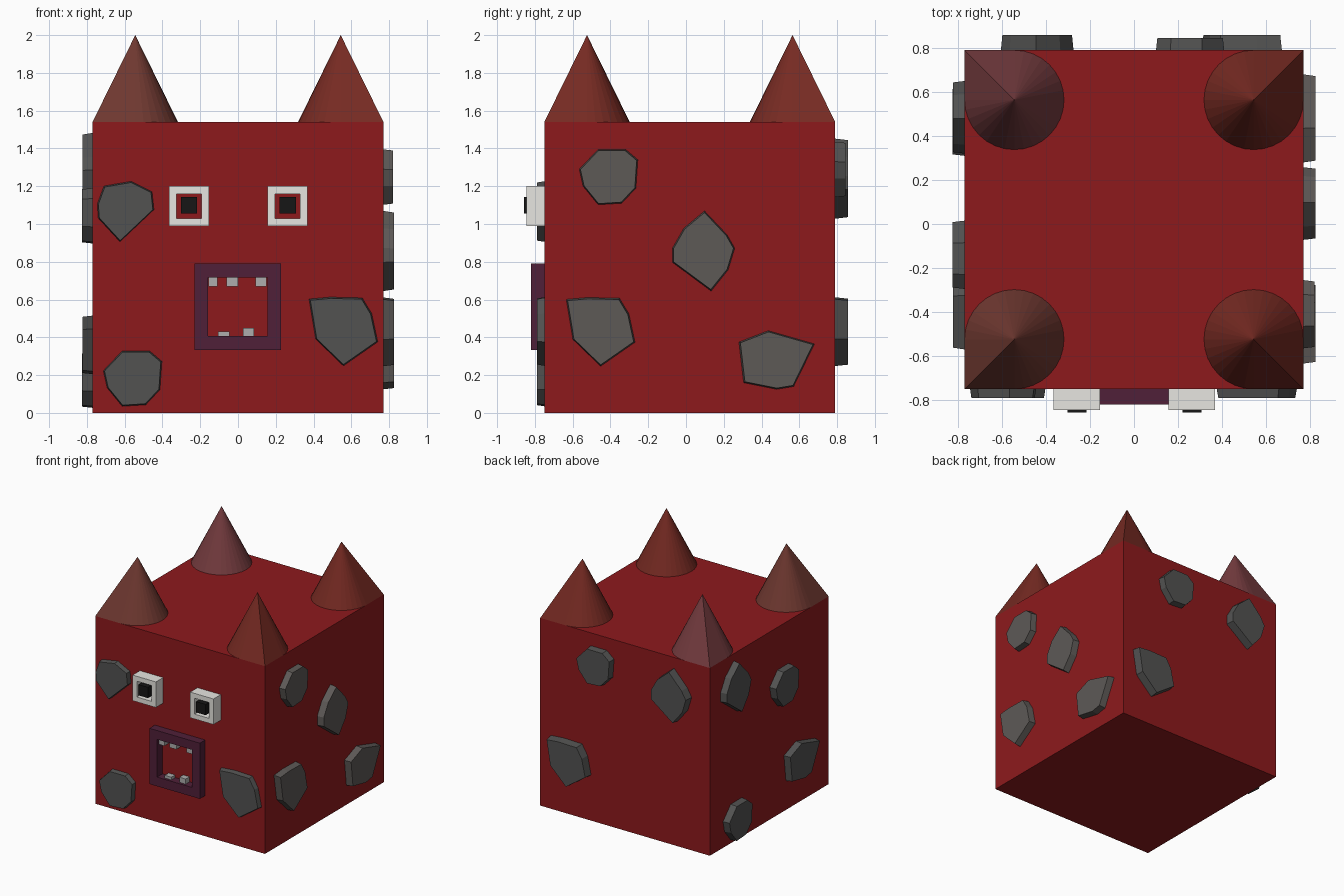
import bpy, bmesh, math
from mathutils import Vector

if "Cube" in bpy.data.objects:
    bpy.data.objects.remove(bpy.data.objects["Cube"])


def material(name, r, g, b):
    m = bpy.data.materials.new(name)
    m.diffuse_color = (r, g, b, 1)
    m.use_nodes = True
    m.node_tree.nodes["Principled BSDF"].inputs["Base Color"].default_value = m.diffuse_color
    return m


RED = material("red", .27, .01, .012)
STONE = material("dark_stone", .085, .085, .083)
WARM = material("warm_stone", .11, .1, .094)
WHITE = material("white", .8, .79, .75)
BLACK = material("black", .008, .008, .008)
PURPLE = material("purple", .08, .014, .04)
TOOTH = material("tooth", .42, .42, .42)
BROWN = material("brown", .16, .04, .03)
RUST = material("rust", .18, .023, .016)
PINK = material("pink_brown", .18, .045, .05)


def finish(name, bm, mat):
    bmesh.ops.recalc_face_normals(bm, faces=bm.faces[:])
    me = bpy.data.meshes.new(name)
    bm.to_mesh(me)
    bm.free()
    ob = bpy.data.objects.new(name, me)
    bpy.context.collection.objects.link(ob)
    me.materials.append(mat)
    return ob


def loft(name, lower, upper, mat):
    """Closed solid between two matching outlines."""
    bm = bmesh.new()
    a = [bm.verts.new(p) for p in lower]
    b = [bm.verts.new(p) for p in upper]
    bm.faces.new(a)
    bm.faces.new(b)
    n = len(a)
    for i in range(n):
        j = (i + 1) % n
        bm.faces.new((a[i], a[j], b[j], b[i]))
    return finish(name, bm, mat)


def box(name, x0, x1, y0, y1, z0, z1, mat):
    ring = [(x0, y0), (x1, y0), (x1, y1), (x0, y1)]
    return loft(name, [(x, y, z0) for x, y in ring], [(x, y, z1) for x, y in ring], mat)


def frame(name, outer, inner, y0, y1, mat):
    """Square frame facing front; outer and inner are (x0, x1, z0, z1)."""
    bm = bmesh.new()
    loops = []
    for (x0, x1, z0, z1), y in ((outer, y0), (inner, y0), (inner, y1), (outer, y1)):
        loops.append([bm.verts.new((x, y, z)) for x, z in
                      ((x0, z0), (x1, z0), (x1, z1), (x0, z1))])
    for k in range(4):
        a, b = loops[k], loops[(k + 1) % 4]
        for i in range(4):
            j = (i + 1) % 4
            bm.faces.new((a[i], a[j], b[j], b[i]))
    return finish(name, bm, mat)


# Body block
X, FRONT, BACK, TOP = .77, -.75, .79, 1.54
box("body", -X, X, FRONT, BACK, 0, TOP, RED)


# Corner horns: round cones whose base runs out to the body corner
def horn(name, sx, sy, mat, r=.226, sides=32):
    cx, cy = sx * (X - r), (BACK if sy > 0 else FRONT) - sy * r
    pts = [(r, r)]
    for i in range(sides * 3 // 4 + 1):
        t = math.pi / 2 + 2 * math.pi * i / sides
        pts.append((r * math.cos(t), r * math.sin(t)))
    bm = bmesh.new()
    ring = [bm.verts.new((cx + sx * u, cy + sy * v, TOP)) for u, v in pts]
    tip = bm.verts.new((cx, cy, 2))
    bm.faces.new(ring)
    for i in range(len(ring)):
        bm.faces.new((ring[i - 1], ring[i], tip))
    finish(name, bm, mat)


horn("horn_front_left", -1, -1, BROWN)
horn("horn_front_right", 1, -1, RUST)
horn("horn_back_left", -1, 1, PINK)
horn("horn_back_right", 1, 1, RUST)

# Eyes
for side, cx in (("left", -.26), ("right", .263)):
    frame("eye_frame_" + side, (cx - .106, cx + .106, .99, 1.2),
          (cx - .066, cx + .066, 1.03, 1.16), -.845, FRONT, WHITE)
    box("pupil_" + side, cx - .043, cx + .043, -.857, FRONT, 1.055, 1.143, BLACK)

# Mouth and teeth
frame("mouth_frame", (-.23, .227, .333, .79), (-.16, .157, .408, .717), -.82, FRONT, PURPLE)
for i, (x0, x1, z0, z1) in enumerate(((-.155, -.108, .67, .717), (-.06, 0, .67, .717),
                                      (.092, .15, .67, .717), (-.105, -.045, .408, .43),
                                      (.027, .085, .408, .45))):
    box(f"tooth_{i + 1}", x0, x1, -.8, FRONT, z0, z1, TOOTH)

# Stone plate outlines
ROUND = [(-.155, .04), (-.055, .145), (.09, .145), (.155, .09), (.145, -.06),
         (.07, -.14), (-.055, -.148), (-.135, -.05)]
WEDGE = [(-.182, .172), (-.07, .182), (.1, .178), (.15, .095), (.182, -.055),
         (0, -.182), (-.147, -.04)]
TALL = [(.005, .212), (.125, .085), (.165, .015), (.13, -.1), (.04, -.212),
        (-.165, -.06), (-.165, .015), (-.105, .12)]
WIDE = [(-.2, .095), (-.045, .155), (.2, .085), (.09, -.14), (0, -.155), (-.175, -.12)]
CHIP = [(-.115, .135), (.03, .16), (.14, .105), (.15, .01), (-.03, -.16),
        (-.145, -.035), (-.15, .04)]

# Each side: face origin, outward normal, rightward direction seen from outside
SIDES = {"front": ((0, FRONT, 0), (0, -1, 0), (1, 0, 0)),
         "right": ((X, 0, 0), (1, 0, 0), (0, 1, 0)),
         "back": ((0, BACK, 0), (0, 1, 0), (-1, 0, 0)),
         "left": ((-X, 0, 0), (-1, 0, 0), (0, -1, 0))}


def stone(name, side, shape, u, z, depth, mat):
    o, n, r = (Vector(v) for v in SIDES[side])
    up = Vector((0, 0, 1))
    lower = [o + r * (u + a) + up * (z + b) for a, b in shape]
    upper = [o + n * depth + r * (u + a * .96) + up * (z + b * .96) for a, b in shape]
    loft(name, lower, upper, mat)


# Stone plates on the four sides
PLATES = [("front", CHIP, -.595, 1.066, .04, STONE), ("front", ROUND, -.558, .183, .04, STONE),
          ("front", WEDGE, .558, .431, .04, STONE),
          ("right", ROUND, -.41, 1.25, .05, WARM), ("right", TALL, .093, .857, .055, WARM),
          ("right", WEDGE, -.452, .429, .055, WARM), ("right", WIDE, .48, .28, .055, WARM),
          ("back", ROUND, -.255, 1.29, .055, STONE), ("back", TALL, .44, 1.24, .068, STONE),
          ("back", WEDGE, -.49, .43, .068, STONE),
          ("left", TALL, -.485, 1.27, .053, STONE), ("left", ROUND, .14, 1.045, .055, STONE),
          ("left", WIDE, .37, .36, .053, STONE), ("left", ROUND, -.465, .175, .055, STONE)]
for i, (side, shape, u, z, d, mat) in enumerate(PLATES):
    stone(f"stone_{side}_{i + 1}", side, shape, u, z, d, mat)
